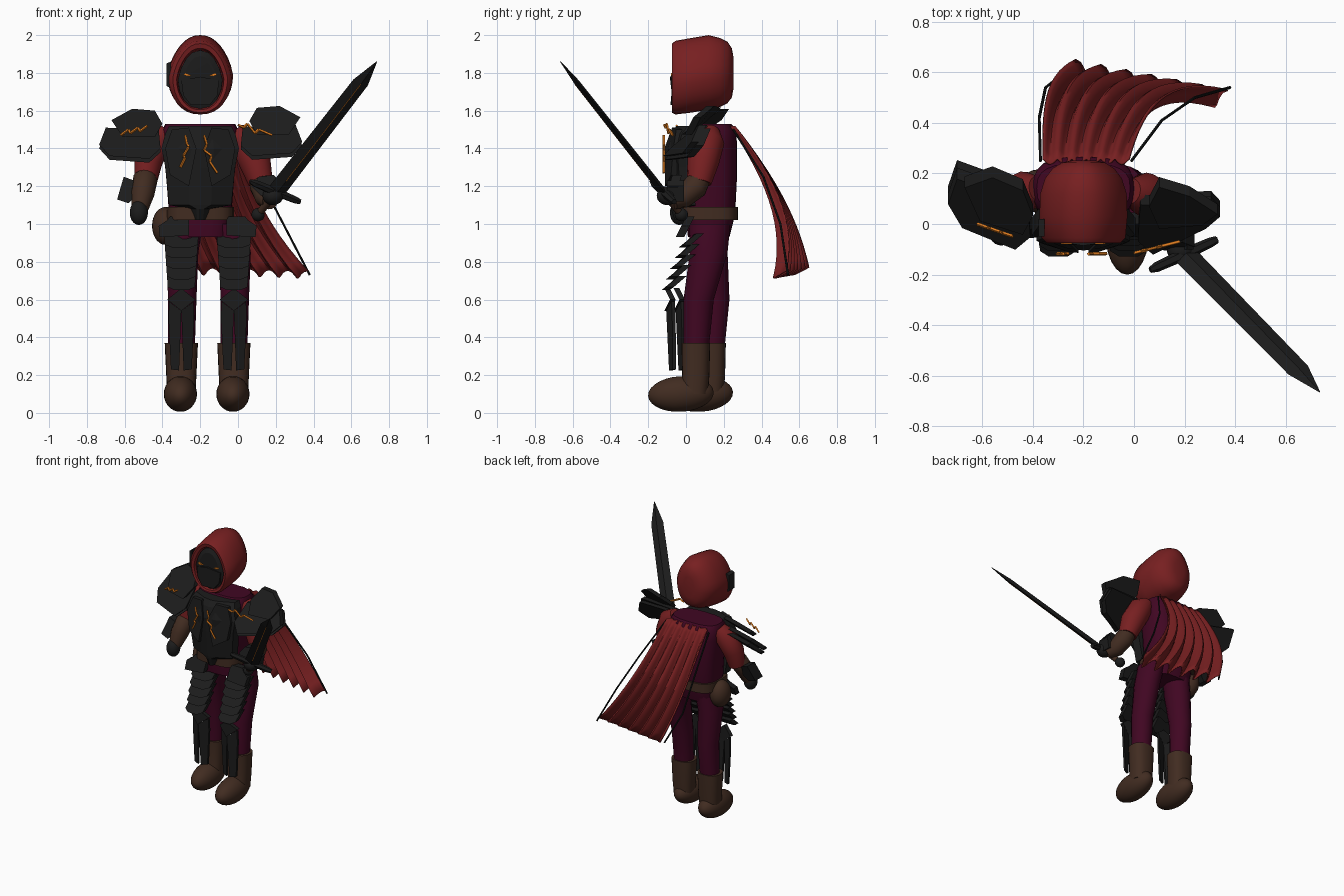
import bpy, bmesh, math
from mathutils import Vector as V

old = bpy.data.objects.get("Cube")
if old:
    bpy.data.objects.remove(old, do_unlink=True)


def material(name, r, g, b):
    m = bpy.data.materials.new(name)
    m.use_nodes = True
    m.diffuse_color = (r, g, b, 1)
    m.node_tree.nodes["Principled BSDF"].inputs["Base Color"].default_value = (r, g, b, 1)
    return m


RED = material("red cloth", 0.185, 0.014, 0.015)
MAROON = material("maroon cloth", 0.052, 0.002, 0.016)
STEEL = material("dark steel", 0.0115, 0.0115, 0.0115)
LEATHER = material("brown leather", 0.053, 0.025, 0.015)
BLACK = material("black cord", 0.007, 0.008, 0.008)
ORANGE = material("orange glow", 0.8, 0.22, 0.015)
CX = -0.2  # body centre line


def finish(name, bm, mat, smooth=0):
    bmesh.ops.recalc_face_normals(bm, faces=bm.faces)
    me = bpy.data.meshes.new(name)
    bm.to_mesh(me)
    bm.free()
    me.materials.append(mat)
    for p in me.polygons:
        p.use_smooth = smooth > 0
    if smooth:
        me.set_sharp_from_angle(angle=math.radians(smooth))
    ob = bpy.data.objects.new(name, me)
    bpy.context.collection.objects.link(ob)
    return ob


def loft(name, rings, mat, smooth=0):
    bm = bmesh.new()
    loops = [[bm.verts.new(p) for p in r] for r in rings]
    n = len(loops[0])
    for a, b in zip(loops, loops[1:]):
        for i in range(n):
            j = (i + 1) % n
            bm.faces.new((a[i], a[j], b[j], b[i]))
    bm.faces.new(loops[0])
    bm.faces.new(loops[-1])
    return finish(name, bm, mat, smooth)


def stack(name, rows, mat, power=1.0, n=24, smooth=50):
    # horizontal sections: z, centre x, centre y, half width, half depth
    rings = []
    for z, x, y, rx, ry in rows:
        ring = []
        for i in range(n):
            c, s = math.cos(i * math.tau / n), math.sin(i * math.tau / n)
            ring.append((x + rx * math.copysign(abs(c) ** power, c),
                         y + ry * math.copysign(abs(s) ** power, s), z))
        rings.append(ring)
    return loft(name, rings, mat, smooth)


def tube(name, pts, radii, mat, n=16, smooth=50):
    pts = [V(p) for p in pts]
    rings = []
    for i, p in enumerate(pts):
        d = (pts[min(i + 1, len(pts) - 1)] - pts[max(i - 1, 0)]).normalized()
        u = d.cross(V((0.31, 0.9, 0.2))).normalized()
        w = d.cross(u)
        rings.append([p + radii[i] * (u * math.cos(k * math.tau / n) + w * math.sin(k * math.tau / n))
                      for k in range(n)])
    return loft(name, rings, mat, smooth)


def ball(name, loc, size, mat, tilt=0):
    bm = bmesh.new()
    bmesh.ops.create_uvsphere(bm, u_segments=24, v_segments=14, radius=1)
    ob = finish(name, bm, mat, 60)
    ob.location, ob.scale, ob.rotation_euler = loc, size, (tilt, 0, 0)
    return ob


def plate(name, outline, depth, thick, mat):
    # front outline in x and z, with depth(x, z) giving the front surface
    front = [(x, depth(x, z), z) for x, z in outline]
    back = [(x, y + thick, z) for x, y, z in front]
    return loft(name, [front, back], mat)


# --- Hood and mask ---
def hood_ring(y, rx, lo, hi, n=32):
    mid, h = (lo + hi) / 2, (hi - lo) / 2
    ring = []
    for i in range(n):
        c, s = math.cos(i * math.tau / n), math.sin(i * math.tau / n)
        taper = 1 - 0.2 * max(s, 0)
        ring.append((CX + rx * taper * math.copysign(abs(c) ** 0.88, c), y, mid + h * s))
    return ring


hood = [(-0.03, 0.12, 1.62, 1.92), (-0.07, 0.125, 1.605, 1.93), (-0.075, 0.145, 1.59, 1.955),
        (-0.055, 0.166, 1.58, 1.97), (0.03, 0.174, 1.59, 1.985), (0.12, 0.171, 1.605, 2.0),
        (0.18, 0.152, 1.62, 1.985), (0.22, 0.122, 1.64, 1.965), (0.243, 0.085, 1.67, 1.93),
        (0.252, 0.045, 1.72, 1.88)]
loft("hood", [hood_ring(*r) for r in hood], RED, 50)
face = [(0.0, 0.12, 1.61, 1.92), (-0.055, 0.118, 1.61, 1.92), (-0.07, 0.085, 1.66, 1.89)]
loft("face_mask", [hood_ring(*r, n=16) for r in face], STEEL, 25)
plate("mouth_guard", [(CX + x, z) for x, z in
      [(-.1, 1.76), (0, 1.78), (.1, 1.76), (.09, 1.68), (.05, 1.63), (-.05, 1.63), (-.09, 1.68)]],
      lambda x, z: -0.086 + 1.5 * (x - CX) ** 2, 0.03, STEEL)
plate("temple_plate", [(-.378, 1.85), (-.355, 1.86), (-.355, 1.72), (-.378, 1.73)],
      lambda x, z: -0.05, 0.07, STEEL)
for side in (-1, 1):
    plate("eye", [(CX + side * x, z) for x, z in [(.045, 1.786), (.08, 1.8), (.088, 1.79), (.07, 1.782)]],
          lambda x, z: -0.079, 0.009, ORANGE)

# --- Torso, belt and pouch ---
stack("torso", [(0.93, CX, .12, .15, .11), (1.05, CX, .13, .165, .13), (1.25, CX, .135, .18, .135),
                (1.42, CX, .135, .2, .135), (1.5, CX, .14, .2, .125), (1.53, CX, .14, .185, .1)], MAROON, 0.7)
stack("belt", [(1.02, CX, .12, .178, .155), (1.09, CX, .12, .178, .155)], LEATHER, 0.6)
ball("belt_pouch", (-.385, .13, .99), (.07, .085, .1), LEATHER)

# --- Breastplate: z, half width, ridge depth ---
rows = [(1.02, .045, -.06), (1.08, .06, -.08), (1.1, .165, -.08), (1.3, .185, -.1),
        (1.4, .205, -.105), (1.48, .185, -.08), (1.52, .165, -.05)]
loft("breastplate", [[(CX + k * w, y + d, z) for k, d in
     ((-1, .06), (-.35, .01), (0, 0), (.35, .01), (1, .06), (1, .13), (-1, .13))] for z, w, y in rows], STEEL)
for side in (-1, 1):
    plate("chest_panel", [(CX + side * x, z) for x, z in
          [(.02, 1.4), (.06, 1.51), (.15, 1.5), (.185, 1.4), (.16, 1.26), (.06, 1.2)]],
          lambda x, z: -0.115 + 1.4 * (x - CX) ** 2 + 0.4 * max(z - 1.42, 0), 0.03, STEEL)


# --- Glowing cracks ---
def crack(name, pts, y, slope=0):
    path = [(x, y + slope * (x - pts[0][0]), z) for x, z in pts]
    for a, b in zip(path, path[1:]):
        tube(name, [a, b], (.007, .007), ORANGE, 4, 0)


crack("chest_crack_right", [(-.28, 1.47), (-.27, 1.42), (-.26, 1.41), (-.29, 1.36), (-.28, 1.35), (-.305, 1.3)], -.118)
crack("chest_crack_left", [(-.18, 1.47), (-.165, 1.42), (-.18, 1.39), (-.14, 1.36), (-.15, 1.33), (-.11, 1.27)], -.118)
crack("shoulder_crack_right", [(-.62, 1.47), (-.58, 1.5), (-.57, 1.48), (-.53, 1.51), (-.52, 1.49), (-.48, 1.52)], 0, -.35)
crack("shoulder_crack_left", [(0, 1.525), (.03, 1.51), (.05, 1.53), (.09, 1.48), (.11, 1.5), (.18, 1.47)], -.115, .25)

# --- Pauldrons: overlapping plates leaning forward, the left one narrowing outward ---
upper = [(-.67, 1.55), (-.56, 1.61), (-.44, 1.6), (-.40, 1.53), (-.44, 1.46), (-.61, 1.46)]
lower = [(-.735, 1.42), (-.70, 1.51), (-.42, 1.5), (-.41, 1.4), (-.47, 1.345), (-.68, 1.36)]
for k, outline in enumerate((upper, lower, lower)):
    layer = .09 * (k > 0) - .015 * k + .07 * (k > 1)
    drop = .02 * (k > 1)
    plate("pauldron_plate_right", [(x, z - drop) for x, z in outline],
          lambda x, z: .08 + 1.25 * (z - 1.53) + .32 * (CX - x - .35) + layer, .045, STEEL)
    slide = .395 if k else .34
    plate("pauldron_plate_left", [(-x - slide, z - drop + .015) for x, z in outline],
          lambda x, z: .01 + (1.5 - 3.2 * x) * (z - 1.5) + .6 * layer, .04, STEEL)

# --- Arms and hands ---
tube("upper_arm_right", [(-.38, .14, 1.49), (-.43, .13, 1.44), (-.475, .1, 1.33), (-.49, .08, 1.22)],
     (.05, .08, .075, .06), RED)
tube("forearm_right", [(-.475, .09, 1.27), (-.49, .06, 1.24), (-.505, .01, 1.16), (-.52, -.02, 1.08)],
     (.04, .065, .062, .045), LEATHER)
ball("glove_right", (-.525, -.035, 1.06), (.048, .05, .065), STEEL)
plate("bracer_right", [(-.64, 1.13), (-.605, 1.25), (-.55, 1.23), (-.54, 1.15), (-.58, 1.11)],
      lambda x, z: -.03 + .4 * (z - 1.1), .09, STEEL)
tube("upper_arm_left", [(-.01, .13, 1.49), (.04, .12, 1.44), (.09, .09, 1.33), (.12, .07, 1.22)],
     (.05, .085, .085, .065), RED)
tube("forearm_left", [(.11, .09, 1.26), (.13, .05, 1.2), (.15, -.02, 1.14), (.17, -.07, 1.12)],
     (.05, .068, .06, .045), LEATHER)
ball("glove_left", (.185, -.1, 1.15), (.055, .055, .05), STEEL)
plate("bracer_left", [(.07, 1.2), (.11, 1.25), (.19, 1.26), (.24, 1.2), (.2, 1.15), (.12, 1.15)],
      lambda x, z: -.09 + .3 * (z - 1.2), .05, STEEL)
plate("wrist_cuff", [(.18, 1.13), (.21, 1.23), (.235, 1.2), (.22, 1.12)],
      lambda x, z: -.1, .09, STEEL)

# --- Sword ---
hilt, tip = V((.2, -.12, 1.17)), V((.735, -.665, 1.86))
along = (tip - hilt).normalized()
across = V((.24, .11, -.1))
across = (across - along * across.dot(along)).normalized()
flat = along.cross(across)
length = (tip - hilt).length


def blade_ring(t, w, h):
    c = hilt + along * length * t
    return [c + across * w, c + flat * h, c - across * w, c - flat * h]


loft("sword_blade", [blade_ring(*r) for r in
     [(0, .04, .016), (.03, .051, .019), (.84, .045, .015), (1, .002, .002)]], STEEL)
tube("blade_glow", [hilt + along * length * t - flat * h for t, h in ((.1, .0175), (.84, .014))],
     (.0025, .0025), ORANGE, 4, 0)
tube("sword_grip", [hilt - along * .17, hilt], (.02, .02), LEATHER, 8)
tube("cross_guard", [hilt + across * k for k in (-.16, -.13, 0, .12, .15)],
     (.012, .02, .024, .02, .015), STEEL, 6, 0)
ball("pommel", hilt - along * .18, (.035, .035, .035), STEEL)

# --- Legs, boots and leg armour ---
for name, x, y, toe, shin in (("right", -.3, .135, .075, -.055), ("left", -.022, .052, -.027, -.105)):
    stack("trouser_" + name, [(.3, x, y, .07, .065), (.6, x + .005, y + .015, .075, .08),
          (.85, x + .005, .12, .085, .1), (1.0, x * .8 - .03, .125, .085, .11)], MAROON, n=16)
    stack("boot_shaft_" + name, [(.1, x, y - .01, .075, .075), (.2, x, y, .08, .072),
          (.37, x, y, .088, .076)], LEATHER, 0.8)
    ball("boot_foot_" + name, (x - .005, toe, .1), (.088, .174, .094), LEATHER, .06)
    # Layered thigh plates and hip plate
    for i in range(5):
        z, w = .95 - .056 * i, .092 - .004 * i
        plate("thigh_plate", [(x - w, z), (x, z - .012), (x + w, z), (x + w * .95, z - .06),
              (x + w * .5, z - .075), (x - w * .5, z - .075), (x - w * .95, z - .06)],
              lambda q, h: -.025 - .022 * i + 1.15 * (h - z + .06) + 1.2 * (q - x) ** 2, .042, STEEL)
    out = -1 if name == "right" else 1
    plate("hip_plate", [(x + out * a, z) for a, z in
          [(-.04, 1.04), (.06, 1.04), (.075, 1.02), (.12, .99), (.115, .93), (-.04, .94)]],
          lambda q, z: -.045 + .5 * (z - .95), .045, STEEL)
    # Knee cap and greave
    plate("knee_cap", [(x - .075, .6), (x, .66), (x + .075, .6), (x, .54)],
          lambda q, z: shin - .01 + .4 * abs(q - x), .03, STEEL)
    for s in (-1, 1):
        plate("greave", [(x + s * a, z) for a, z in
              [(.0, .54), (.065, .59), (.068, .5), (.055, .23), (.012, .225)]],
              lambda q, z: shin + .45 * abs(q - x) + .03 * (.55 - z), .018, STEEL)

# --- Cape: pleated sheet swept to one side ---
bm = bmesh.new()
cols, steps = 48, 14
grid = []
for j in range(steps + 1):
    v = j / steps
    left, right = -.36 + .13 * v ** 3, -.02 + .15 * v + .24 * v ** 2.5
    row = []
    for i in range(cols + 1):
        u = i / cols
        wave = math.cos(u * 6 * math.tau)
        y = .25 + .29 * math.sin(v * 1.75) + (.08 - .12 * u) * v ** 3 + wave * (.01 + .028 * v)
        z = 1.52 - .77 * v ** 1.05 + .02 * wave * v - .02 * u * v
        row.append(bm.verts.new((left + (right - left) * u + .012 * v * math.sin(u * 6 * math.tau), y, z)))
    grid.append(row)
for a, b in zip(grid, grid[1:]):
    for i in range(cols):
        bm.faces.new((a[i], b[i], b[i + 1], a[i + 1]))
cape = finish("cape", bm, RED, 60)
solid = cape.modifiers.new("thickness", "SOLIDIFY")
solid.thickness = .008
tube("cape_cord_right", [(-.37, .25, 1.5), (-.375, .42, 1.25), (-.35, .54, .98), (-.25, .62, .76)], (.006,) * 4, BLACK, 6)
tube("cape_cord_left", [(-.01, .25, 1.5), (.11, .41, 1.25), (.24, .5, 1.0), (.38, .54, .73)], (.006,) * 4, BLACK, 6)
